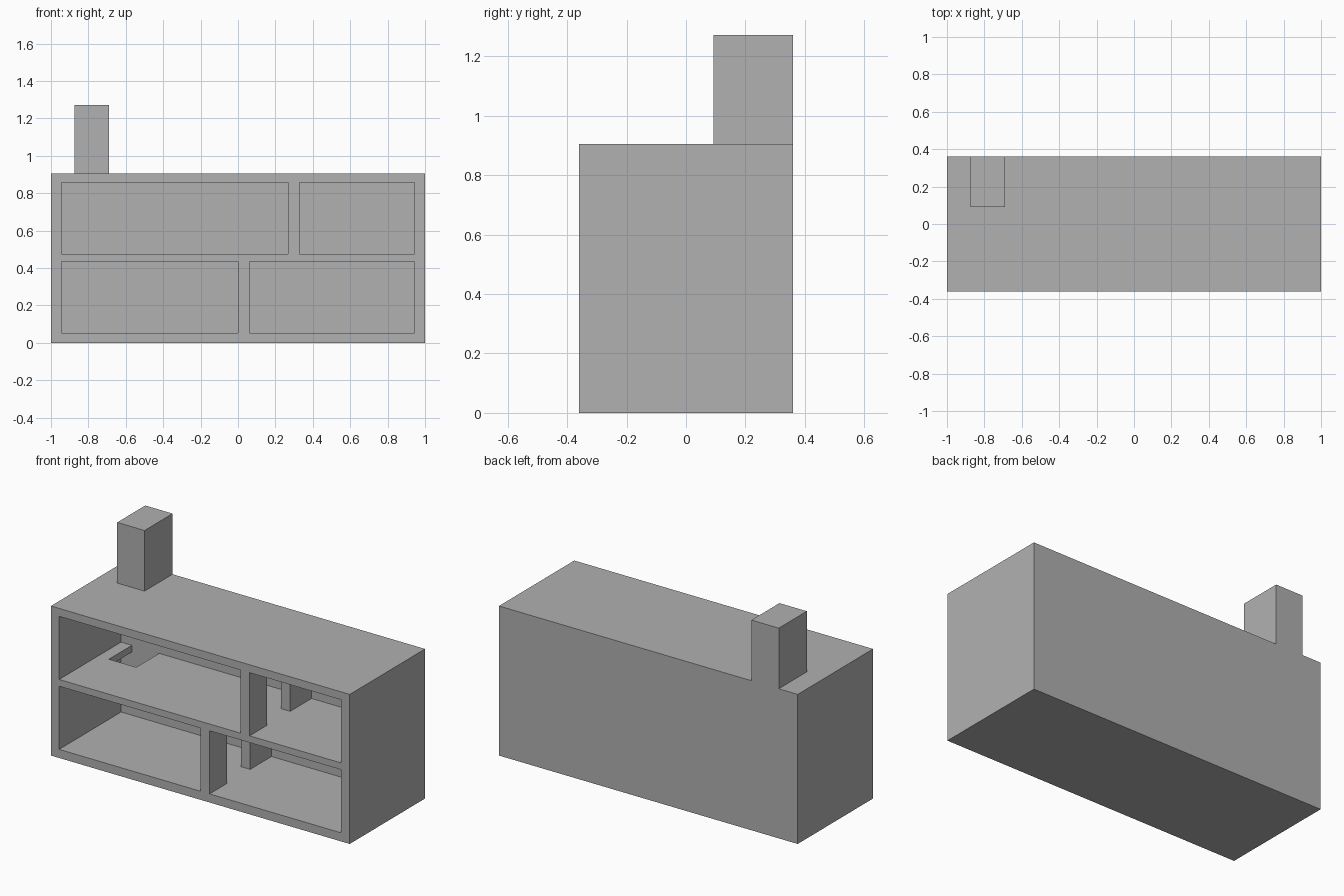
import bpy

if "Cube" in bpy.data.objects:
    bpy.data.objects.remove(bpy.data.objects["Cube"])


def box(name, x, y, z):
    """Box spanning the given (min, max) ranges."""
    bpy.ops.mesh.primitive_cube_add(size=1)
    ob = bpy.context.object
    ob.name = name
    for i, (a, b) in enumerate((x, y, z)):
        for v in ob.data.vertices:
            v.co[i] = a if v.co[i] < 0 else b
    return ob


def combine(target, tool, operation):
    """Apply an exact boolean and discard the tool object."""
    mod = target.modifiers.new(operation.title(), 'BOOLEAN')
    mod.operation = operation
    mod.solver = 'EXACT'
    mod.object = tool
    tool.hide_render = True
    bpy.context.view_layer.objects.active = target
    bpy.ops.object.modifier_apply(modifier=mod.name)
    bpy.data.objects.remove(tool, do_unlink=True)


BACK = 0.232                      # inner face of the back wall
LOW, HIGH = (0.052, 0.434), (0.475, 0.857)
STACK_X = (-0.873, -0.69)

# outer block with the chimney flush to the back
house = box("house", (-1, 1), (-0.36, 0.36), (0, 0.905))
combine(house, box("chimney", STACK_X, (0.092, 0.36), (0.8, 1.272)), 'UNION')

# four rooms open at the front
for x, z in (((-0.945, 0.0), LOW), ((0.062, 0.943), LOW),
             ((-0.945, 0.268), HIGH), ((0.33, 0.943), HIGH)):
    combine(house, box("room_cutter", x, (-0.6, BACK), z), 'DIFFERENCE')

# doorways through the partition walls
for x, z in (((-0.03, 0.09), LOW), ((0.24, 0.36), HIGH)):
    combine(house, box("door_cutter", x, (-0.195, 0.028), (z[0], z[0] + 0.33)), 'DIFFERENCE')

# stairwell opening in the upper floor
combine(house, box("stairwell_cutter", STACK_X, (0.012, BACK), (0.4, 0.52)), 'DIFFERENCE')

# mid grey finish
grey = bpy.data.materials.new("mid_grey")
grey.diffuse_color = (0.44, 0.44, 0.44, 1)
grey.use_nodes = True
grey.node_tree.nodes["Principled BSDF"].inputs["Base Color"].default_value = grey.diffuse_color
house.data.materials.clear()
house.data.materials.append(grey)
for face in house.data.polygons:
    face.material_index = 0
